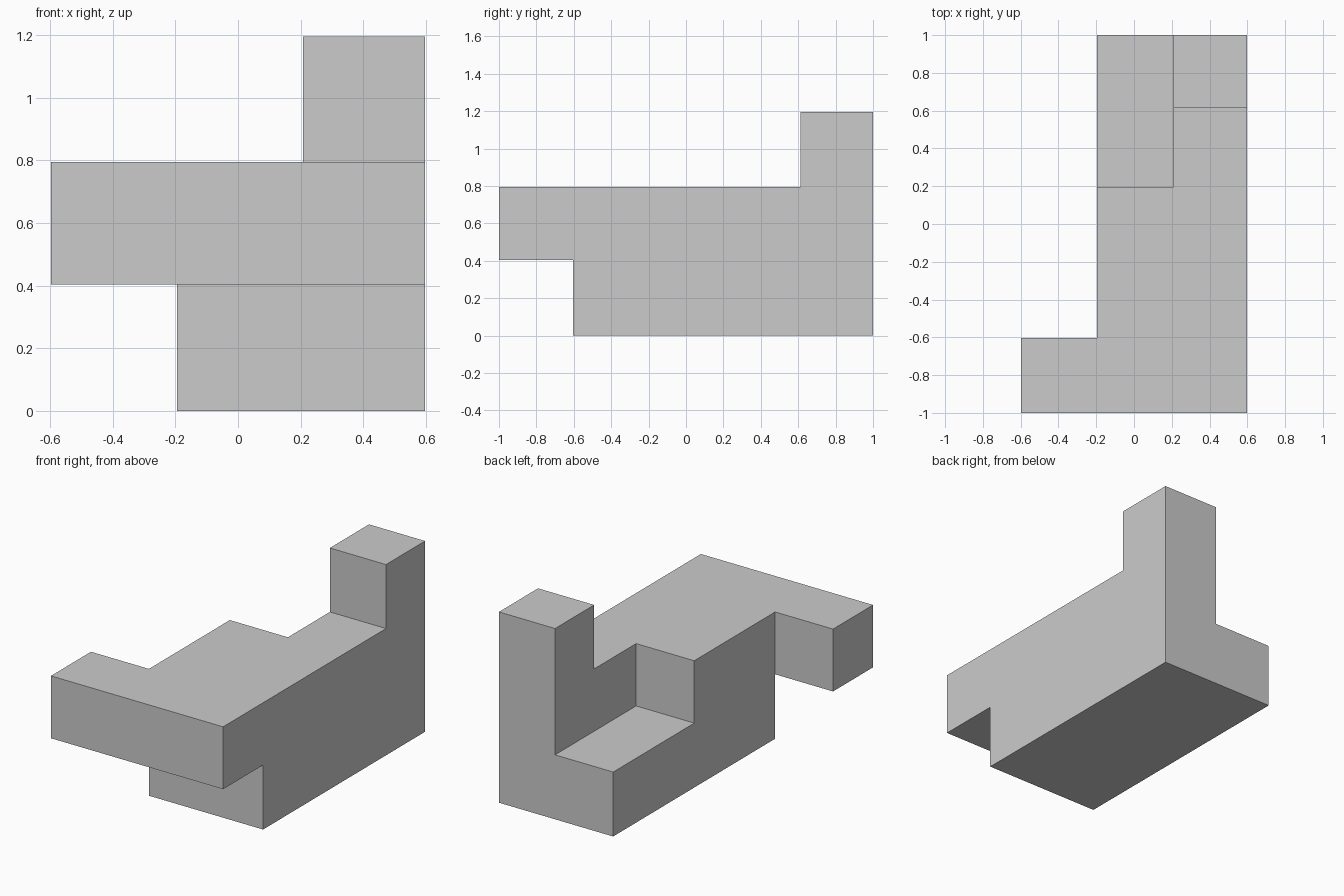
import bpy, bmesh, math

if "Cube" in bpy.data.objects:
    bpy.data.objects.remove(bpy.data.objects["Cube"])

# Grid lines of the stepped block
xs = [-0.597, -0.195, 0.208, 0.597]
ys = [-1.0, -0.604, 0.197, 0.613, 1.0]
zs = [0.0, 0.404, 0.795, 1.196]


def cells(i_range, j_range, k):
    return {(i, j, k) for i in i_range for j in j_range}


# Filled cells, part by part
base = cells((1, 2), (1, 2, 3), 0)
deck = cells((1, 2), (0, 1), 1)
side_rail = cells((2,), (2, 3), 1)
front_arm = cells((0,), (0,), 1)
corner_post = cells((2,), (3,), 2)
solid = base | deck | side_rail | front_arm | corner_post

# Outer skin: one quad wherever a filled cell meets an empty one
bm = bmesh.new()
verts = {}


def vert(key):
    if key not in verts:
        i, j, k = key
        verts[key] = bm.verts.new((xs[i], ys[j], zs[k]))
    return verts[key]


for cell in sorted(solid):
    for axis in range(3):
        u, v = (axis + 1) % 3, (axis + 2) % 3
        for side in (0, 1):
            neighbour = list(cell)
            neighbour[axis] += 2 * side - 1
            if tuple(neighbour) in solid:
                continue
            loop = []
            for du, dv in ((0, 0), (1, 0), (1, 1), (0, 1)):
                corner = list(cell)
                corner[axis] += side
                corner[u] += du
                corner[v] += dv
                loop.append(vert(tuple(corner)))
            bm.faces.new(loop if side else loop[::-1])

# Merge coplanar quads into clean flat faces
bmesh.ops.dissolve_limit(bm, angle_limit=math.radians(1),
                         verts=bm.verts[:], edges=bm.edges[:])
bmesh.ops.recalc_face_normals(bm, faces=bm.faces[:])

mesh = bpy.data.meshes.new("stepped_block")
bm.to_mesh(mesh)
bm.free()
bpy.context.collection.objects.link(bpy.data.objects.new("stepped_block", mesh))
